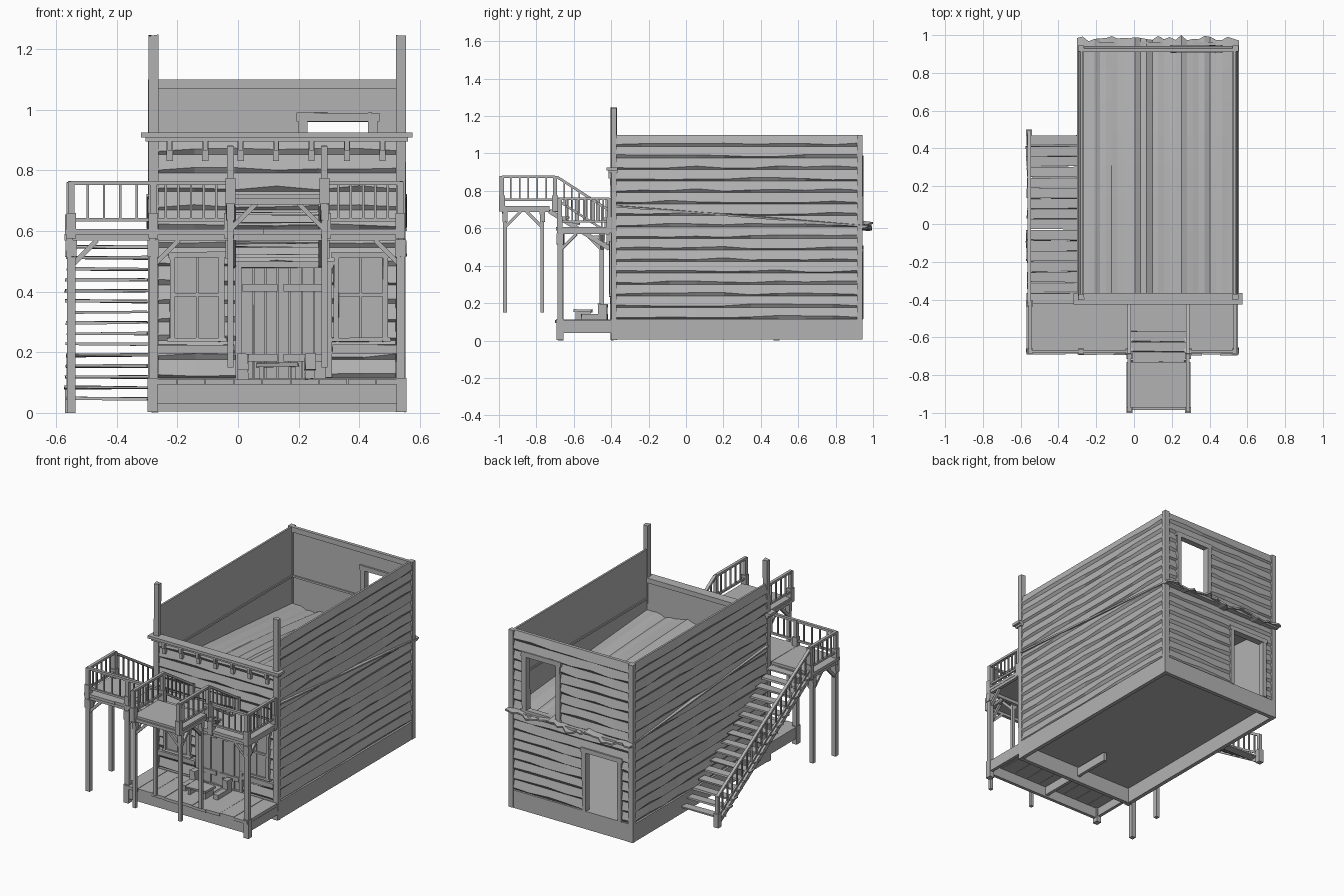
import bpy, bmesh, math, random
from mathutils import Vector, Matrix

random.seed(4)
cube = bpy.data.objects.get("Cube")
if cube:
    bpy.data.objects.remove(cube)

GREY = (0.45, 0.45, 0.45, 1)
wood = bpy.data.materials.new("weathered grey wood")
wood.use_nodes = True
wood.diffuse_color = GREY
wood.node_tree.nodes["Principled BSDF"].inputs["Base Color"].default_value = GREY


def finish(name, bm):
    bmesh.ops.recalc_face_normals(bm, faces=bm.faces)
    mesh = bpy.data.meshes.new(name)
    bm.to_mesh(mesh)
    bm.free()
    mesh.materials.append(wood)
    obj = bpy.data.objects.new(name, mesh)
    bpy.context.collection.objects.link(obj)
    return obj


def box(bm, x0, x1, y0, y1, z0, z1, wobble=0):
    made = bmesh.ops.create_cube(bm, size=1)["verts"]
    for v in made:
        v.co = Vector((x1 if v.co.x > 0 else x0, y1 if v.co.y > 0 else y0, z1 if v.co.z > 0 else z0))
        v.co += Vector([random.uniform(-wobble, wobble) for _ in range(3)])


def beam(bm, p, q, w, h=None):
    """Square timber from p to q; w is its level width, h the other one."""
    p, q = Vector(p), Vector(q)
    d = (q - p).normalized()
    side = Vector((1, 0, 0)) if abs(d.z) > 0.99 else Vector((0, 0, 1)).cross(d).normalized()
    up = d.cross(side)
    rot = Matrix((side, up, d)).transposed().to_4x4()
    m = Matrix.Translation((p + q) / 2) @ rot @ Matrix.Diagonal((w, h or w, (q - p).length, 1))
    bmesh.ops.create_cube(bm, size=1, matrix=m)


# Clapboard walls: stacked courses with a wavy sloping lower edge
BASE, COURSE = 0.115, 0.0615


def plank_wall(name, along, plane, sign, a0, a1, courses, openings=()):
    bm = bmesh.new()
    for c in range(courses):
        z0, z1 = BASE + c * COURSE, BASE + (c + 1) * COURSE
        spans, start = [], a0
        for lo, hi, c0, c1 in openings:
            if c0 <= c <= c1:
                spans.append((start, lo))
                start = hi
        spans.append((start, a1))
        for s0, s1 in spans:
            n = max(2, int((s1 - s0) / 0.15) + 1)
            rings = []
            for i in range(n + 1):
                s = s0 + (s1 - s0) * i / n
                lip = random.uniform(0.006, 0.02)
                profile = ((0, z0), (0, z1), (0.012, z1), (0.024, z0 + lip), (0.012, z0))
                rings.append([bm.verts.new((s, plane + sign * d, z) if along == "x"
                                           else (plane + sign * d, s, z)) for d, z in profile])
            for a, b in zip(rings, rings[1:]):
                for k in range(5):
                    j = (k + 1) % 5
                    bm.faces.new((a[k], a[j], b[j], b[k]))
            bm.faces.new(rings[0])
            bm.faces.new(rings[-1])
    return finish(name, bm)


plank_wall("left_wall", "y", 0.527, 1, -0.38, 0.93, 16)
plank_wall("right_wall", "y", -0.272, -1, -0.38, 0.93, 16)
plank_wall("front_wall", "x", -0.372, -1, -0.28, 0.535, 13, [(0.0, 0.3, 0, 5)])
plank_wall("back_wall", "x", 0.918, 1, -0.28, 0.535, 16, [(-0.21, 0.04, 0, 5), (0.21, 0.45, 8, 13)])

# Hollow foundation skirt with the ground floor on top, and corner posts
bm = bmesh.new()
for y in (-0.4, 0.917):
    box(bm, -0.296, 0.551, y, y + 0.025, 0.005, BASE)
for x in (-0.296, 0.526):
    box(bm, x, x + 0.025, -0.375, 0.917, 0.005, BASE)
finish("foundation", bm)
bm = bmesh.new()
box(bm, -0.28, 0.535, -0.38, 0.925, 0.1, 0.114)
finish("ground_floor", bm)
bm = bmesh.new()
for x in (-0.297, 0.521):
    box(bm, x, x + 0.032, -0.402, -0.37, 0.003, 1.245, 0.003)
    box(bm, x, x + 0.032, 0.914, 0.944, 0.005, 1.1)
finish("corner_posts", bm)

# Inside trim, cornice and its brackets
bm = bmesh.new()
box(bm, -0.27, 0.525, 0.91, 0.93, 1.068, 1.1)
box(bm, -0.27, 0.2, 0.91, 0.92, 0.79, 0.802)
for x in (-0.273, 0.52):
    box(bm, x, x + 0.008, -0.37, 0.92, 0.79, 0.802)
finish("inner_trim", bm)
bm = bmesh.new()
box(bm, -0.305, 0.56, -0.415, -0.365, 0.895, 0.91)
box(bm, -0.32, 0.575, -0.425, -0.365, 0.908, 0.925)
finish("cornice", bm)
bm = bmesh.new()
for i in range(7):
    x = -0.225 + 0.117 * i
    box(bm, x - 0.01, x + 0.01, -0.405, -0.38, 0.83, 0.895)
    box(bm, x - 0.008, x + 0.008, -0.415, -0.38, 0.865, 0.895)
finish("cornice_brackets", bm)

# Sloping inner roof of warped boards, ragged past the back wall
bm = bmesh.new()
COLS, ROWS = 28, 8
ragged = [random.uniform(0.965, 1.0) for _ in range(COLS + 1)]
bump = [random.uniform(-0.011, 0.011) for _ in range(COLS + 1)]
grid = []
for i in range(COLS + 1):
    u = i / COLS
    edge = min(1, 5 * u, 5 * (1 - u))
    col = []
    for j in range(ROWS + 1):
        v = j / ROWS
        y = -0.375 + (ragged[i] + 0.375) * v
        swell = edge * (bump[i] + 0.013 * math.sin(21 * u + 1) + 0.018 * math.sin(math.pi * v))
        col.append(bm.verts.new((-0.302 + 0.859 * u, y, 0.722 - 0.107 * v + swell)))
    grid.append(col)
for a, b in zip(grid, grid[1:]):
    for j in range(ROWS):
        bm.faces.new((a[j], b[j], b[j + 1], a[j + 1]))
roof = finish("inner_roof", bm)
thick = roof.modifiers.new("thickness", "SOLIDIFY")
thick.thickness = 0.01
bm = bmesh.new()
box(bm, -0.3, 0.555, 0.935, 0.965, 0.6, 0.616, 0.003)
finish("back_ledge", bm)


# Door and window frames
def frame(bm, x0, x1, z0, z1, y0, y1, w, sill=True):
    box(bm, x0, x0 + w, y0, y1, z0, z1, 0.002)
    box(bm, x1 - w, x1, y0, y1, z0, z1, 0.002)
    box(bm, x0 - 0.006, x1 + 0.006, y0, y1, z1 - w, z1, 0.002)
    if sill:
        box(bm, x0 - 0.008, x1 + 0.008, y0, y1, z0, z0 + w * 0.7, 0.002)


bm = bmesh.new()
frame(bm, -0.22, 0.05, BASE, 0.505, 0.908, 0.947, 0.027, False)
finish("back_door_frame", bm)
bm = bmesh.new()
frame(bm, 0.2, 0.46, 0.61, 0.99, 0.908, 0.947, 0.03)
finish("back_window_frame", bm)
bm = bmesh.new()
frame(bm, -0.01, 0.31, BASE, 0.5, -0.405, -0.37, 0.022, False)
finish("front_door_frame", bm)
bm = bmesh.new()
for i in range(7):
    x = 0.012 + 0.04 * i
    box(bm, x, x + 0.037, -0.388 - 0.006 * (i % 2), -0.372, BASE, 0.478)
for z in (0.17, 0.4):
    box(bm, 0.015, 0.13, -0.4, -0.385, z, z + 0.025)
    box(bm, 0.15, 0.285, -0.4, -0.385, z, z + 0.025)
finish("front_doors", bm)
bm = bmesh.new()
box(bm, -0.265, -0.012, -0.404, -0.38, 0.195, 0.225, 0.002)
box(bm, 0.312, 0.522, -0.404, -0.38, 0.195, 0.225, 0.002)
finish("front_wall_rails", bm)
for name, x0, x1 in (("right_window", -0.225, -0.045), ("left_window", 0.315, 0.495)):
    bm = bmesh.new()
    frame(bm, x0, x1, 0.235, 0.53, -0.41, -0.385, 0.018)
    box(bm, x0 + 0.01, x1 - 0.01, -0.398, -0.388, 0.245, 0.52)
    mid = (x0 + x1) / 2
    box(bm, mid - 0.004, mid + 0.004, -0.404, -0.385, 0.24, 0.52)
    box(bm, x0, x1, -0.407, -0.385, 0.384, 0.396)
    finish(name, bm)


# Decks made of boards
def deck(name, x0, x1, y0, y1, z0, z1, n, fringe=0.01, gap=0.0, uneven=0.0):
    bm = bmesh.new()
    step = (x1 - x0) / n
    for i in range(n):
        box(bm, x0 + i * step, x0 + (i + 1) * step - gap, y0 - random.uniform(0, fringe), y1,
            z0, z1 - random.uniform(0, uneven))
    return finish(name, bm)


deck("porch_floor", -0.295, 0.55, -0.69, -0.4, 0.093, 0.113, 9, 0.012, 0.002, 0.004)
deck("balcony_floor", -0.29, 0.55, -0.685, -0.398, 0.588, 0.606, 9)
deck("landing_floor", -0.57, -0.292, -0.685, -0.42, 0.588, 0.606, 4)
deck("raised_floor", -0.035, 0.295, -0.975, -0.73, 0.705, 0.72, 1, 0.0)
bm = bmesh.new()
box(bm, -0.295, 0.55, -0.685, -0.665, 0.03, 0.093)
for x, y1 in ((-0.295, -0.4), (0.1, -0.13), (0.53, -0.4)):
    box(bm, x, x + 0.02, -0.67, y1, 0.04, 0.093)
for x in (-0.298, 0.522):
    box(bm, x, x + 0.033, -0.692, -0.655, 0.003, 0.115)
finish("porch_frame", bm)
bm = bmesh.new()
for y in (-0.68, -0.43):
    box(bm, -0.572, 0.55, y, y + 0.02, 0.568, 0.59)
for x in (-0.565, -0.292, 0.528):
    box(bm, x, x + 0.02, -0.685, -0.41, 0.57, 0.589)
for y in (-0.985, -0.765):
    box(bm, -0.04, 0.3, y, y + 0.02, 0.688, 0.707)
for x in (-0.04, 0.28):
    box(bm, x, x + 0.02, -0.98, -0.73, 0.688, 0.707)
finish("deck_beams", bm)

# Posts with their knee braces
bm = bmesh.new()
for x, y, z0, z1, w in ((-0.55, -0.67, 0.0, 0.57, 0.028), (-0.55, -0.45, 0.04, 0.57, 0.024),
                        (-0.28, -0.672, 0.11, 0.57, 0.028), (0.537, -0.672, 0.11, 0.57, 0.028),
                        (-0.025, -0.968, 0.15, 0.69, 0.02), (0.285, -0.968, 0.15, 0.69, 0.02),
                        (-0.025, -0.768, 0.15, 0.69, 0.02), (0.285, -0.768, 0.15, 0.69, 0.02)):
    beam(bm, (x, y, z0), (x, y, z1), w)
    box(bm, x - w * 0.65, x + w * 0.65, y - w * 0.65, y + w * 0.65, z1 - 0.055, z1, 0.002)
    inward = 1 if x in (-0.55, -0.28, -0.025) else -1
    back = -1 if y in (-0.768, -0.45) else 1
    beam(bm, (x, y, z1 - 0.085), (x + 0.085 * inward, y, z1), 0.016)
    beam(bm, (x, y, z1 - 0.085), (x, y + 0.085 * back, z1), 0.016)
finish("deck_posts", bm)


# Railings: newels, two rails and evenly spaced balusters
def railing(name, p, q, height, gap=0.04, newels=(True, True)):
    bm = bmesh.new()
    p, q = Vector(p), Vector(q)
    up = Vector((0, 0, height))
    beam(bm, p + up, q + up, 0.018, 0.014)
    low = Vector((0, 0, 0.032))
    beam(bm, p + low, q + low, 0.012)
    n = max(2, round((q - p).length / gap))
    for i in range(1, n):
        a = p.lerp(q, i / n)
        beam(bm, a + low, a + up, 0.008)
    for end, wanted in ((p, newels[0]), (q, newels[1])):
        if wanted:
            beam(bm, end - Vector((0, 0, 0.03)), end + up * 1.03, 0.022)
            beam(bm, end - Vector((0, 0, 0.03)), end + Vector((0, 0, 0.055)), 0.032)
    finish(name, bm)


Z = 0.605
railing("balcony_rail_right", (-0.28, -0.675, Z), (-0.03, -0.675, Z), 0.153)
railing("balcony_rail_left", (0.29, -0.675, Z), (0.535, -0.675, Z), 0.153)
railing("balcony_rail_side", (0.535, -0.675, Z), (0.535, -0.41, Z), 0.153, 0.035)
railing("landing_rail_front", (-0.55, -0.675, Z), (-0.28, -0.675, Z), 0.153, 0.05)
railing("landing_rail_side", (-0.55, -0.675, Z), (-0.55, -0.42, Z), 0.153)
for side, x in (("right", -0.025), ("left", 0.285)):
    railing("raised_rail_" + side, (x, -0.985, 0.72), (x, -0.7, 0.72), 0.155, 0.045)
    railing("short_stair_rail_" + side, (x, -0.69, 0.72), (x, -0.41, 0.54), 0.155, 0.045, (False, True))


# Stairs: sloping stringers with slightly crooked treads
def stairs(name, x0, x1, y0, z0, y1, z1, n, stringers):
    bm = bmesh.new()
    for x in stringers:
        beam(bm, (x, y0, z0 - 0.018), (x, y1, z1 - 0.008), 0.014, 0.025)
    for i in range(n):
        t = (i + 0.5) / n
        y, z = y0 + (y1 - y0) * t, z0 + (z1 - z0) * t
        box(bm, x0 - random.uniform(0, 0.01), x1, y - 0.026, y + 0.026, z - 0.005, z + 0.005, 0.003)
    finish(name, bm)


stairs("side_stairs", -0.562, -0.298, -0.42, 0.6, 0.47, 0.03, 16, [-0.552])
railing("side_stair_rail", (-0.555, -0.42, 0.6), (-0.555, 0.485, 0.03), 0.155, 0.055)
stairs("short_stairs", -0.025, 0.285, -0.73, 0.71, -0.41, 0.5, 6, [-0.013, 0.273])

# Porch bench and stools
bm = bmesh.new()
box(bm, 0.06, 0.2, -0.6, -0.5, 0.15, 0.165, 0.003)
for x in (0.07, 0.175):
    box(bm, x, x + 0.015, -0.59, -0.51, 0.112, 0.152)
finish("porch_bench", bm)
bm = bmesh.new()
for x in (0.0, 0.22):
    box(bm, x, x + 0.035, -0.56, -0.42, 0.112, 0.14, 0.003)
    box(bm, x, x + 0.035, -0.47, -0.42, 0.14, 0.195, 0.003)
finish("porch_stools", bm)
